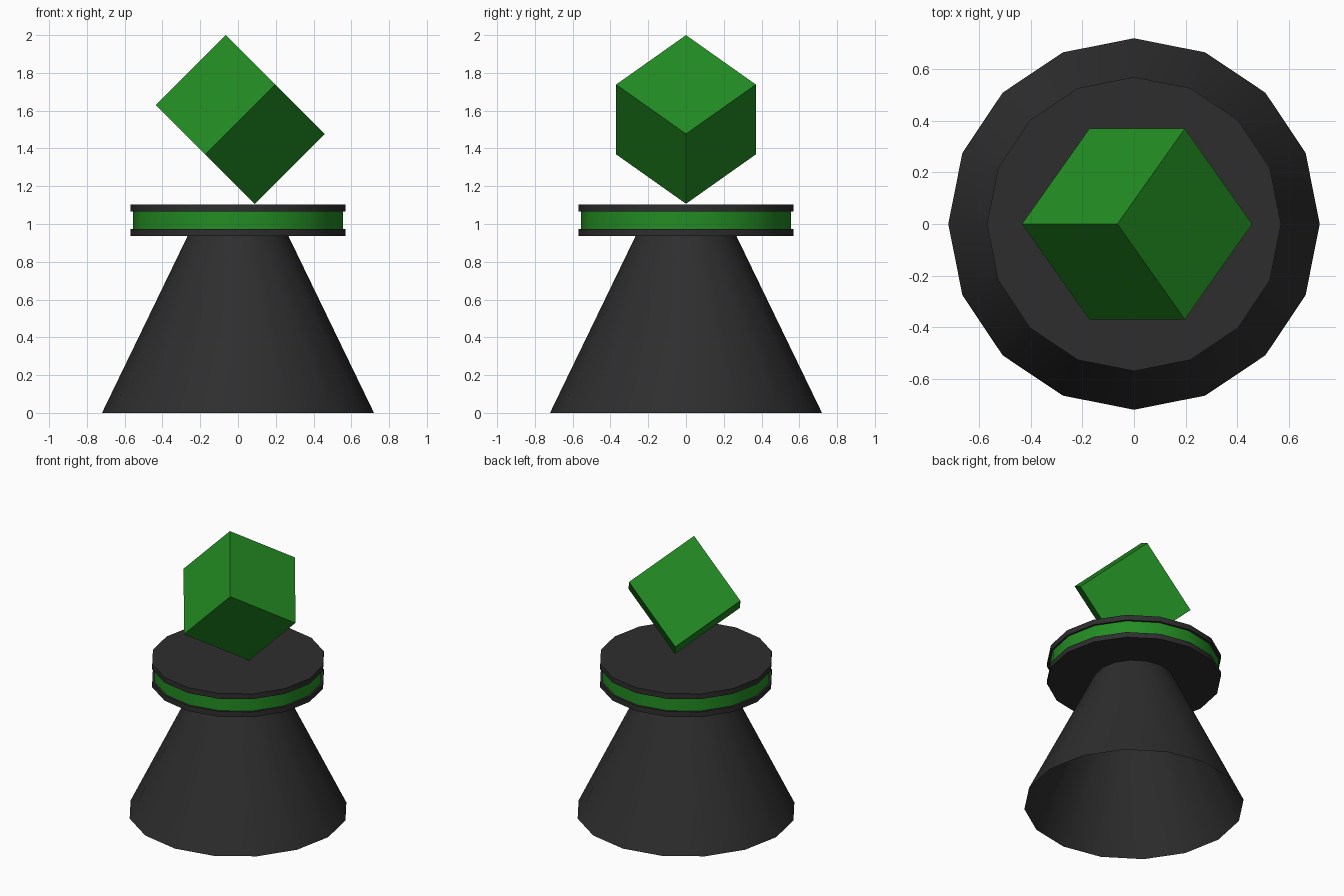
import bpy, bmesh, math
from mathutils import Matrix, Vector

if "Cube" in bpy.data.objects:
    bpy.data.objects.remove(bpy.data.objects["Cube"])


def material(name, rgb):
    m = bpy.data.materials.new(name)
    m.diffuse_color = (*rgb, 1.0)
    m.use_nodes = True
    m.node_tree.nodes["Principled BSDF"].inputs["Base Color"].default_value = m.diffuse_color
    return m


DARK = material("charcoal", (0.027, 0.027, 0.027))
GREEN = material("green", (0.0168, 0.265, 0.0168))


def finish(bm, name, mat, smooth):
    bmesh.ops.recalc_face_normals(bm, faces=bm.faces)
    mesh = bpy.data.meshes.new(name)
    bm.to_mesh(mesh)
    bm.free()
    mesh.materials.append(mat)
    ob = bpy.data.objects.new(name, mesh)
    bpy.context.collection.objects.link(ob)
    if smooth:
        bpy.ops.object.select_all(action='DESELECT')
        ob.select_set(True)
        bpy.context.view_layer.objects.active = ob
        bpy.ops.object.shade_smooth_by_angle(angle=math.radians(40))
    return ob


def round_part(name, r0, r1, z0, z1, mat, capped=True):
    """16-sided drum or cone with a corner on the x axis."""
    bm = bmesh.new()
    bmesh.ops.create_cone(bm, cap_ends=capped, segments=16, radius1=r0, radius2=r1,
                          depth=z1 - z0, matrix=Matrix.Translation((0, 0, (z0 + z1) / 2)))
    return finish(bm, name, mat, True)


# Hollow cone base, open at the bottom
round_part("base_cone", 0.72, 0.267, 0.0, 0.936, DARK, capped=False)

# Platform: two dark plates with a slightly inset green band between
round_part("lower_plate", 0.57, 0.57, 0.936, 0.974, DARK)
round_part("green_band", 0.556, 0.556, 0.974, 1.066, GREEN, capped=False)
round_part("upper_plate", 0.57, 0.57, 1.066, 1.104, DARK)

# Cube balanced on one corner
bm = bmesh.new()
tilt = Matrix.Rotation(math.radians(45), 4, 'Y') @ Matrix.Rotation(math.radians(45), 4, 'Z')
bmesh.ops.create_cube(bm, size=0.523, matrix=Matrix.Translation(Vector((0.012, 0, 1.5535))) @ tilt)
finish(bm, "tilted_cube", GREEN, False)
